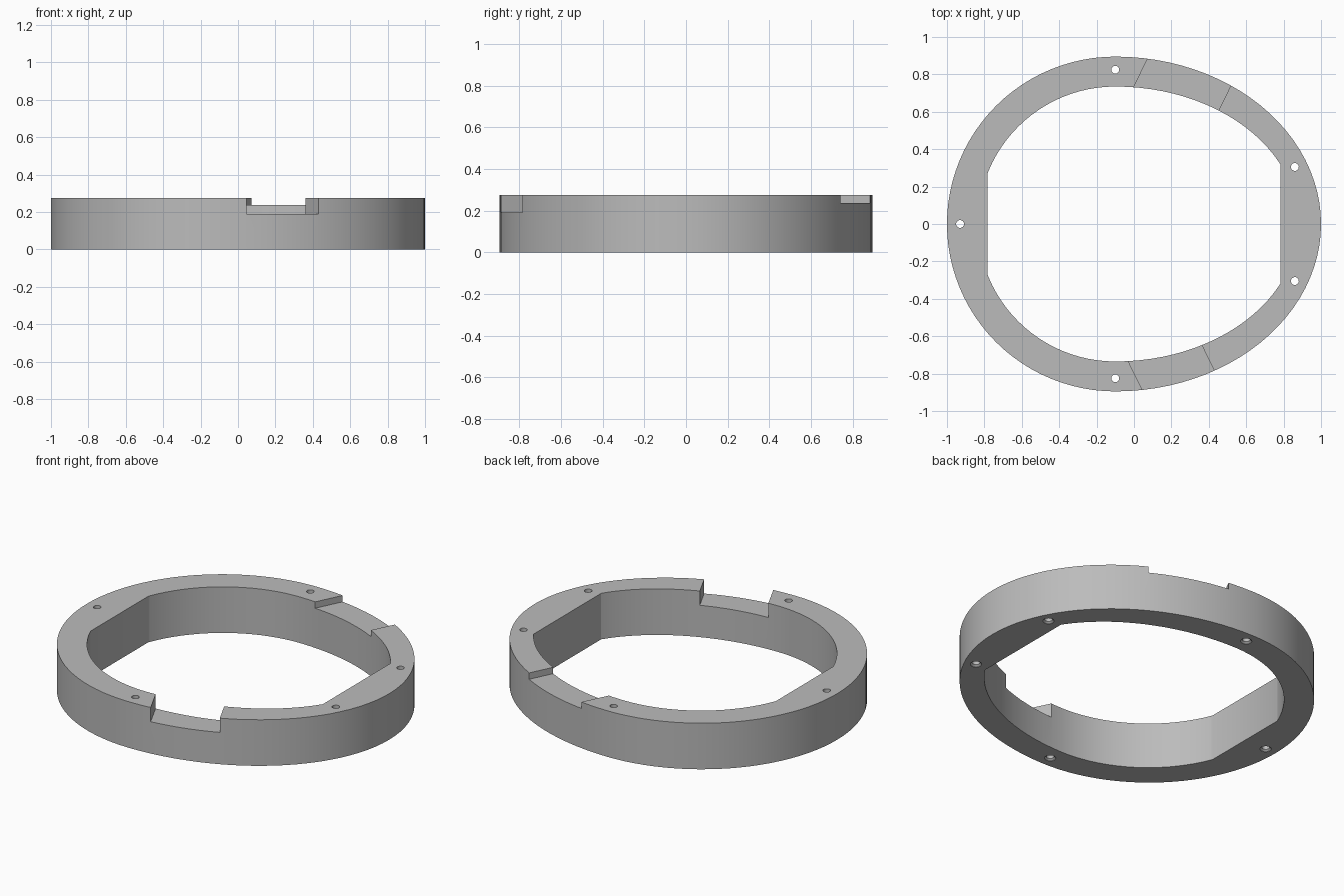
import bpy, bmesh, math

HEIGHT = 0.275
CX = -0.1          # where the round half meets the stretched half

old = bpy.data.objects.get("Cube")
if old:
    bpy.data.objects.remove(old, do_unlink=True)

grey = bpy.data.materials.new("mid grey")
grey.use_nodes = True
colour = (0.5, 0.5, 0.5, 1)
grey.diffuse_color = colour
grey.node_tree.nodes["Principled BSDF"].inputs["Base Color"].default_value = colour


def oval(left, right, half_depth, steps=96):
    """Outline with a round -x half and a longer elliptical +x half."""
    points = []
    for i in range(steps):
        a = math.tau * i / steps
        reach = right if math.cos(a) > 0 else left
        points.append((CX + reach * math.cos(a), half_depth * math.sin(a)))
    return points


def clip(points, limit):
    """Cut the outline off straight at x = -limit and x = +limit."""
    result = []
    for (x0, y0), (x1, y1) in zip(points, points[1:] + points[:1]):
        if abs(x0) <= limit:
            result.append((x0, y0))
        if (abs(x0) > limit) != (abs(x1) > limit):
            edge = math.copysign(limit, x0 + x1)
            t = (edge - x0) / (x1 - x0)
            result.append((edge, y0 + t * (y1 - y0)))
    return result


def circle(x, y, r, steps=24):
    return [(x + r * math.cos(math.tau * i / steps),
             y + r * math.sin(math.tau * i / steps)) for i in range(steps)]


def loft(name, layers):
    """Solid through (outline, height) layers, capped at both ends."""
    bm = bmesh.new()
    rings = [[bm.verts.new((x, y, z)) for x, y in pts] for pts, z in layers]
    for low, high in zip(rings, rings[1:]):
        for i in range(len(low)):
            j = (i + 1) % len(low)
            bm.faces.new((low[i], low[j], high[j], high[i]))
    bm.faces.new(rings[0])
    bm.faces.new(rings[-1])
    bmesh.ops.recalc_face_normals(bm, faces=bm.faces)
    mesh = bpy.data.meshes.new(name)
    bm.to_mesh(mesh)
    bm.free()
    mesh.materials.append(grey)
    obj = bpy.data.objects.new(name, mesh)
    bpy.context.collection.objects.link(obj)
    return obj


# Ring body and its flat-sided opening
outer = oval(0.9, 1.1, 0.895)
inner = clip(oval(0.735, 0.98, 0.735), 0.783)
ring = loft("spacer_ring", [(outer, 0), (outer, HEIGHT)])
cutters = [loft("opening_cutter", [(inner, -0.1), (inner, 0.4)])]


# Slanted notches in the top edge, front and back
def notch(name, x_start, x_end, side, floor):
    near, far, slope = 0.5, 1.0, 0.49
    pts = [(x + slope * (y - 0.735), side * y)
           for x, y in ((x_start, near), (x_end, near),
                        (x_end, far), (x_start, far))]
    return loft(name, [(pts, floor), (pts, 0.4)])


cutters.append(notch("front_notch_cutter", -0.03, 0.405, -1, 0.19))
cutters.append(notch("back_notch_cutter", 0.0, 0.515, 1, 0.237))

# Screw holes, slightly countersunk underneath
for x, y in ((-0.93, 0), (CX, 0.825), (CX, -0.825), (0.86, 0.305), (0.86, -0.305)):
    wide, narrow = circle(x, y, 0.031), circle(x, y, 0.021)
    cutters.append(loft("screw_hole_cutter", [
        (wide, -0.05), (wide, 0.002), (narrow, 0.01), (narrow, 0.4)]))

for cutter in cutters:
    cutter.hide_render = True
    mod = ring.modifiers.new(cutter.name, 'BOOLEAN')
    mod.operation = 'DIFFERENCE'
    mod.solver = 'EXACT'
    mod.object = cutter

# Bake the cuts and drop the helpers
graph = bpy.context.evaluated_depsgraph_get()
ring_mesh = bpy.data.meshes.new_from_object(ring.evaluated_get(graph))
ring.modifiers.clear()
ring.data = ring_mesh
for cutter in cutters:
    bpy.data.objects.remove(cutter, do_unlink=True)

bpy.ops.object.select_all(action='DESELECT')
ring.select_set(True)
bpy.context.view_layer.objects.active = ring
bpy.ops.object.shade_smooth_by_angle(angle=math.radians(25))
